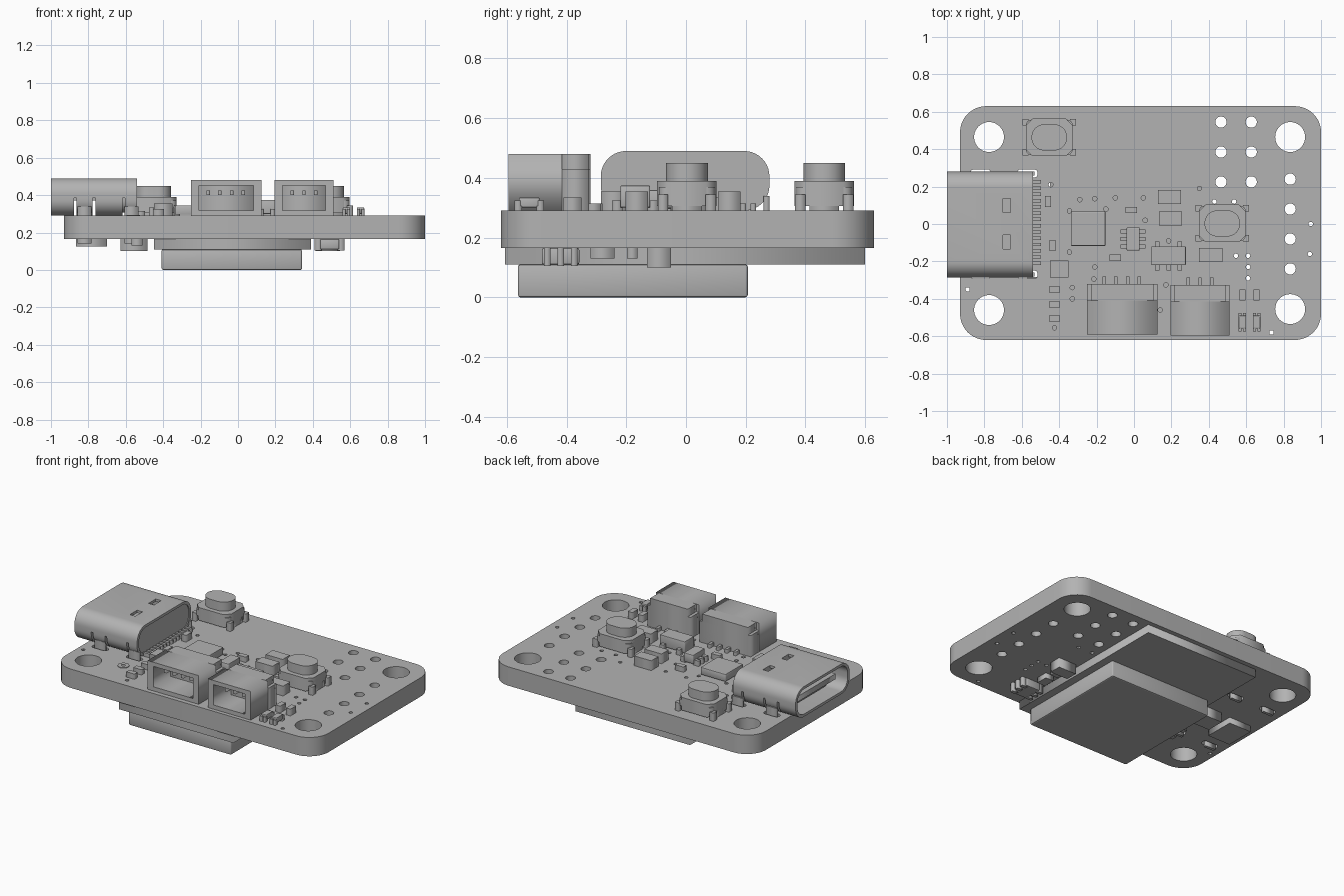
import bpy
import math
from mathutils import Matrix, Vector

if "Cube" in bpy.data.objects:
    bpy.data.objects.remove(bpy.data.objects["Cube"])

grey = bpy.data.materials.new("plain grey")
grey.use_nodes = True
grey.diffuse_color = (0.45, 0.45, 0.45, 1)
grey.node_tree.nodes["Principled BSDF"].inputs["Base Color"].default_value = (0.45, 0.45, 0.45, 1)

TOP, BOTTOM = 0.29, 0.165
FLAT = Matrix.Identity(4)
ALONG_X = Matrix(((0, 0, 1, 0), (1, 0, 0, 0), (0, 1, 0, 0), (0, 0, 0, 1)))
ALONG_Y = Matrix(((1, 0, 0, 0), (0, 0, 1, 0), (0, 1, 0, 0), (0, 0, 0, 1)))


def round_rect(x, y, w, h, r, n=8):
    pts = []
    for k, (sx, sy) in enumerate(((1, 1), (-1, 1), (-1, -1), (1, -1))):
        for i in range(n + 1):
            a = math.pi / 2 * (k + i / n)
            pts.append((x + sx * (w / 2 - r) + r * math.cos(a),
                        y + sy * (h / 2 - r) + r * math.sin(a)))
    return pts


def rect(x, y, w, h):
    return [(x + sx * w / 2, y + sy * h / 2) for sx, sy in ((1, 1), (-1, 1), (-1, -1), (1, -1))]


def circle(x, y, r, n=32):
    return [(x + r * math.cos(math.tau * i / n), y + r * math.sin(math.tau * i / n)) for i in range(n)]


def finish(ob, smooth=False):
    ob.data.materials.clear()
    ob.data.materials.append(grey)
    if smooth:
        bpy.ops.object.select_all(action='DESELECT')
        ob.select_set(True)
        bpy.context.view_layer.objects.active = ob
        bpy.ops.object.shade_smooth_by_angle(angle=math.radians(30))
    return ob


def prism(name, loops, lo, hi, axes=FLAT, smooth=False):
    """Extrude an outline, with any further loops as holes."""
    cu = bpy.data.curves.new(name, 'CURVE')
    cu.dimensions, cu.fill_mode, cu.extrude = '2D', 'BOTH', (hi - lo) / 2
    for pts in loops:
        sp = cu.splines.new('POLY')
        sp.points.add(len(pts) - 1)
        for p, (u, v) in zip(sp.points, pts):
            p.co = (u, v, 0, 1)
        sp.use_cyclic_u = True
    tmp = bpy.data.objects.new(name + "_curve", cu)
    bpy.context.collection.objects.link(tmp)
    me = bpy.data.meshes.new_from_object(tmp.evaluated_get(bpy.context.evaluated_depsgraph_get()))
    bpy.data.objects.remove(tmp)
    me.transform(axes @ Matrix.Translation((0, 0, (lo + hi) / 2)))
    import bmesh
    bm = bmesh.new()
    bm.from_mesh(me)
    bmesh.ops.remove_doubles(bm, verts=bm.verts, dist=0.0001)
    bmesh.ops.recalc_face_normals(bm, faces=bm.faces)
    bm.to_mesh(me)
    bm.free()
    me.name = name
    ob = bpy.data.objects.new(name, me)
    bpy.context.collection.objects.link(ob)
    return finish(ob, smooth)


def box(name, x, y, w, d, lo, hi, bevel=0):
    ob = prism(name, [rect(x, y, w, d)], lo, hi)
    if bevel:
        mod = ob.modifiers.new("edge", 'BEVEL')
        mod.width, mod.segments = bevel, 2
    return ob


# Circuit board with mounting, pin, via and shell slot holes
corners = [(-.775, .465), (.835, .465), (-.775, -.46), (.835, -.455)]
pins = [(x, y) for x in (.465, .627) for y in (.545, .385, .225)]
pins += [(.835, y) for y in (.24, .08, -.08, -.24)]
vias = [(.43, .12), (.535, .12), (.545, -.17), (.61, -.17), (.61, -.23), (.61, -.29),
        (.945, 0), (.94, -.16), (.735, -.58), (-.89, -.35), (-.445, .21), (-.29, .13),
        (-.21, .135), (-.1, .14), (.05, .14), (-.345, .07), (-.15, .08), (.06, .02),
        (-.345, -.15), (-.21, -.23), (-.215, -.295), (-.33, -.34), (-.33, -.4),
        (.14, -.46), (.17, -.325), (.35, .19), (.185, -.09), (-.425, -.555)]
slots = [(x, s * .27) for x in (-.82, -.57) for s in (1, -1)]
loops = [round_rect(.035, .005, 1.93, 1.25, .14, 12)]
loops += [circle(x, y, .08, 40) for x, y in corners]
loops += [circle(x, y, .03, 24) for x, y in pins]
loops += [circle(x, y, .012, 12) for x, y in vias]
loops += [round_rect(x, y, .11, .045, .02, 4) for x, y in slots]
prism("circuit_board", loops, BOTTOM, TOP, smooth=True)
prism("alignment_ring", [circle(-.56, -.4, .035), circle(-.56, -.4, .012)], TOP, TOP + .004)

# Cable socket: hollow rounded shell, rear plug, tongue, legs and contacts
outer = round_rect(-.003, .39, .565, .2, .085, 10)
inner = round_rect(-.003, .39, .525, .165, .068, 10)
shell = prism("socket_shell", [outer, inner], -1, -.54, ALONG_X)
cutters = [box("window_cutter", -.68, y, .04, .075, .46, .52) for y in (.1, -.095)]
cutters += [box("slit_cutter", x, 0, .014, .7, .27, .385) for x in (-.87, -.77, -.61)]
for cutter in cutters:
    cutter.hide_render = True
    mod = shell.modifiers.new("cut", 'BOOLEAN')
    mod.operation, mod.object = 'DIFFERENCE', cutter
cut_mesh = bpy.data.meshes.new_from_object(shell.evaluated_get(bpy.context.evaluated_depsgraph_get()))
shell.modifiers.clear()
shell.data = cut_mesh
for cutter in cutters:
    bpy.data.objects.remove(cutter)
finish(shell, True)
prism("socket_back", [inner], -.66, -.545, ALONG_X, True)
box("socket_tongue", -.8, 0, .3, .42, .372, .408)
for x, y in slots:
    box("socket_leg", x, y, .075, .02, .14, .34)
for i in range(14):
    box("socket_contact", -.52, -.21 + .0335 * i, .045, .018, TOP, TOP + .025)


# Push buttons: chamfered body, corner feet and stadium cap
def button(x, y):
    w, d, c = .125, .1, .035
    octagon = [(w, d - c), (w - c, d), (c - w, d), (-w, d - c),
               (-w, c - d), (c - w, -d), (w - c, -d), (w, c - d)]
    prism("button_body", [[(x + u, y + v) for u, v in octagon]], TOP + .015, .39)
    prism("button_rim", [round_rect(x, y, .25, .19, .03, 4)], TOP + .04, .37)
    box("button_base", x, y, .25, .1, TOP, TOP + .04)
    prism("button_cap", [round_rect(x, y, .19, .14, .069, 12)], .38, .45, smooth=True)
    for sx in (1, -1):
        for sy in (1, -1):
            box("button_foot", x + sx * .127, y + sy * .08, .03, .035, TOP, TOP + .055)


button(.472, .003)
button(-.453, .463)


# Wire headers: open-front housing, narrower rear with low ears, pins and leads
def header(x0, x1, y0, contacts):
    x, w = (x0 + x1) / 2, x1 - x0
    prism("header_housing", [rect(x, .385, w, .19), rect(x, .385, w - .085, .135)],
          y0, y0 + .18, ALONG_Y)
    box("header_rear", x, y0 + .225, w - .04, .09, TOP, .48)
    box("header_ears", x, y0 + .225, w, .09, TOP, .43)
    for cx in contacts:
        box("header_pin", cx, y0 + .12, .018, .13, .4, .425)
        box("header_lead", cx, y0 + .285, .018, .05, TOP, TOP + .025)


header(-.25, .125, -.59, [-.16, -.097, -.034, .029])
header(.195, .51, -.595, [.29, .353, .416])


# Chips with rows of leads
def chip(name, x, y, w, d, lo, hi, leads):
    box(name, x, y, w, d, lo + .01, hi, .006)
    for dx, dy, lw, ld in leads:
        box(name + "_lead", x + dx, y + dy, lw, ld, lo, lo + .035)


chip("main_chip", -.245, -.025, .185, .185, TOP - .005, TOP + .055, [])
chip("small_chip", -.005, -.08, .07, .125, TOP, TOP + .07,
     [(s * .047, dy, .04, .022) for s in (1, -1) for dy in (-.04, 0, .04)])
chip("regulator", .185, -.17, .185, .1, TOP, TOP + .085,
     [(dx, -.06, .025, .035) for dx in (-.06, 0, .06)] + [(dx, .06, .025, .035) for dx in (-.06, .06)])
for x in (.58, .655):
    chip("indicator_light", x, -.525, .04, .07, TOP, TOP + .045,
         [(dx, s * .037, .016, .025) for s in (1, -1) for dx in (-.012, .012)])

# Small passive parts on top
for x, y in ((.19, .145), (.195, .03), (.41, -.165)):
    box("large_capacitor", x, y, .125, .075, TOP, TOP + .065)
box("square_part", -.4, -.24, .1, .09, TOP, TOP + .065)
for x, y in ((-.015, .075), (-.1, -.18), (-.425, -.35), (-.425, -.43), (-.425, -.505)):
    box("small_resistor", x, y, .06, .033, TOP, TOP + .035)
for x, y in ((-.46, .12), (-.435, -.115), (.58, -.38), (.655, -.38)):
    box("small_capacitor", x, y, .033, .06, TOP, TOP + .045)

# Underside: wide carrier plate, deep bevelled block and small parts
box("carrier_plate", -.03, -.003, .84, 1.205, .11, BOTTOM)
box("lower_block", -.033, -.178, .75, .77, 0, .11, .008)
chip("under_chip", .49, -.42, .1, .125, .1, BOTTOM, [])
for s in (1, -1):
    for dy in (-.045, 0, .045):
        box("under_chip_lead", .49 + s * .06, -.42 + dy, .04, .022, .105, BOTTOM)
box("under_capacitor", .48, -.09, .13, .08, .1, BOTTOM)
box("under_resistor", .46, -.28, .06, .08, .13, BOTTOM)
box("under_resistor", .46, -.18, .06, .035, .13, BOTTOM)
box("under_flat_part", -.783, -.04, .165, .2, .125, BOTTOM)
box("under_inductor", -.557, .01, .145, .12, .1, BOTTOM)
for y in (-.3, -.2):
    box("under_resistor", -.54, y, .06, .035, .13, BOTTOM)
